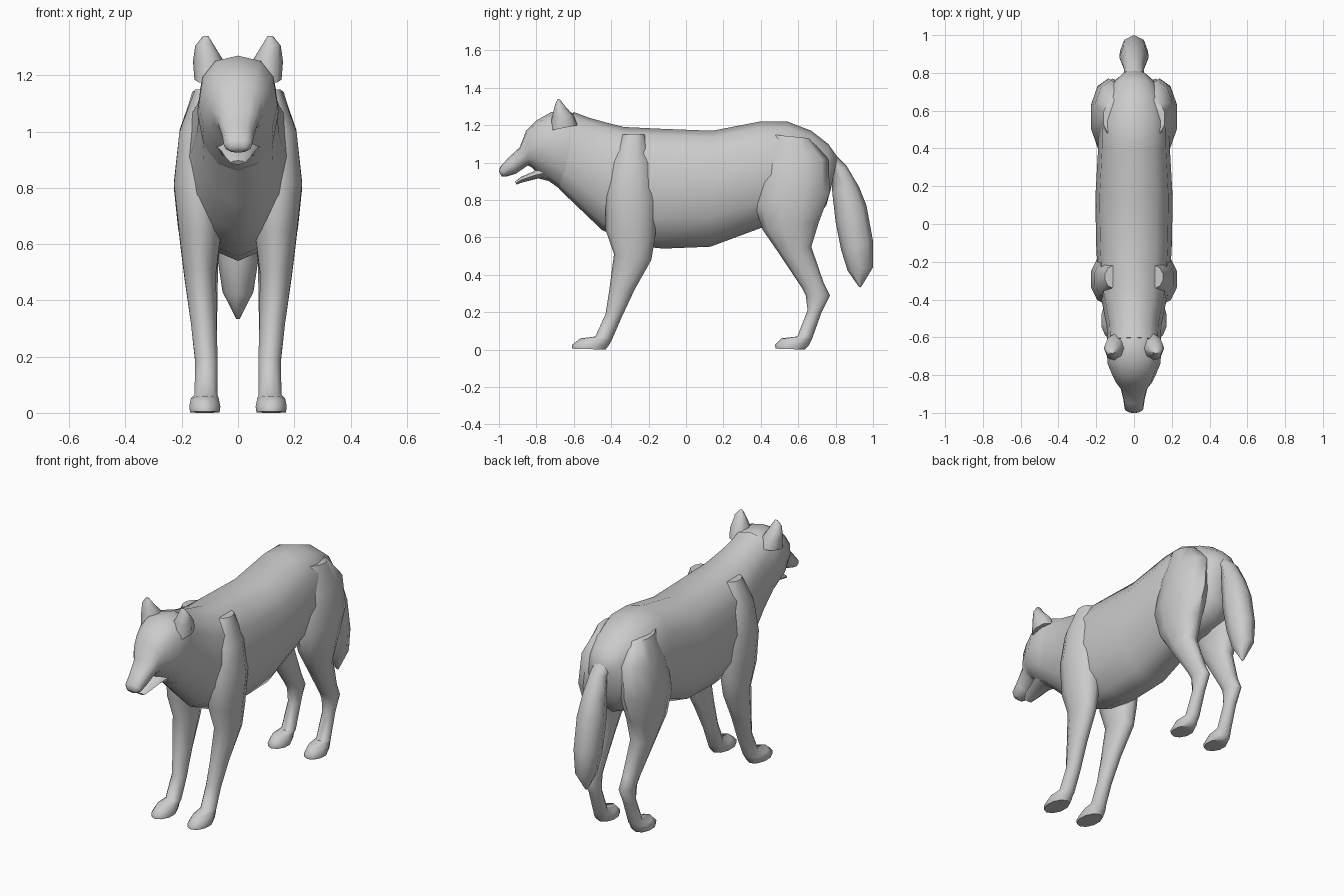
import bpy, bmesh
from math import sin, cos, pi


def power(v, e):
    return (1 if v >= 0 else -1) * abs(v) ** e


def loft(name, rings, sides=12, box=1.0, mirror=False):
    """Skin rings given as (y1, z1, y2, z2, x centre, half width).
    The first point is the boxier side when box < 1."""
    bm = bmesh.new()
    loops = []
    for y1, z1, y2, z2, xc, hw in rings:
        loop = []
        for i in range(sides):
            t = 2 * pi * i / sides
            e = box if cos(t) > 0 else 1.0
            c, s = power(cos(t), e), power(sin(t), e)
            loop.append(bm.verts.new((xc + hw * s,
                                      (y1 + y2) / 2 + c * (y1 - y2) / 2,
                                      (z1 + z2) / 2 + c * (z1 - z2) / 2)))
        loops.append(loop)
    for a, b in zip(loops, loops[1:]):
        for i in range(sides):
            j = (i + 1) % sides
            bm.faces.new((a[i], a[j], b[j], b[i]))
    bm.faces.new(loops[0])
    bm.faces.new(loops[-1])
    bmesh.ops.recalc_face_normals(bm, faces=bm.faces)
    mesh = bpy.data.meshes.new(name)
    bm.to_mesh(mesh)
    bm.free()
    ob = bpy.data.objects.new(name, mesh)
    bpy.context.collection.objects.link(ob)
    bpy.ops.object.select_all(action='DESELECT')
    ob.select_set(True)
    bpy.context.view_layer.objects.active = ob
    bpy.ops.object.shade_smooth_by_angle(angle=1.0)
    if mirror:
        ob.modifiers.new("mirror", 'MIRROR').use_mirror_merge = False
    return ob


# Torso from rump to chest and neck
loft("torso", [
    (0.81, 1.03, 0.775, 0.86, 0, 0.06),
    (0.76, 1.10, 0.75, 0.77, 0, 0.11),
    (0.67, 1.17, 0.69, 0.70, 0, 0.155),
    (0.54, 1.22, 0.56, 0.66, 0, 0.19),
    (0.40, 1.22, 0.40, 0.65, 0, 0.19),
    (0.14, 1.17, 0.13, 0.55, 0, 0.205),
    (-0.12, 1.18, -0.12, 0.54, 0, 0.20),
    (-0.33, 1.19, -0.27, 0.555, 0, 0.19),
    (-0.43, 1.215, -0.45, 0.64, 0, 0.165),
    (-0.52, 1.24, -0.56, 0.745, 0, 0.145),
    (-0.60, 1.27, -0.68, 0.86, 0, 0.14)], box=0.8)

# Skull and upper muzzle
loft("head", [
    (-0.56, 1.25, -0.62, 0.82, 0, 0.135),
    (-0.62, 1.27, -0.69, 0.87, 0, 0.145),
    (-0.72, 1.27, -0.76, 0.92, 0, 0.14),
    (-0.80, 1.225, -0.80, 0.95, 0, 0.115),
    (-0.855, 1.17, -0.825, 0.975, 0, 0.095),
    (-0.89, 1.08, -0.845, 0.985, 0, 0.072),
    (-0.95, 1.025, -0.91, 0.94, 0, 0.056),
    (-0.995, 0.975, -0.96, 0.925, 0, 0.05),
    (-1.0, 0.95, -0.985, 0.925, 0, 0.03)], box=0.8)

# Lower jaw
loft("lower_jaw", [
    (-0.74, 1.0, -0.73, 0.90, 0, 0.08),
    (-0.82, 0.95, -0.79, 0.915, 0, 0.06),
    (-0.88, 0.925, -0.87, 0.895, 0, 0.045),
    (-0.915, 0.897, -0.905, 0.883, 0, 0.025)], sides=8)

# Ears
loft("ear", [
    (-0.73, 1.17, -0.58, 1.20, 0.10, 0.055),
    (-0.715, 1.25, -0.60, 1.25, 0.105, 0.055),
    (-0.70, 1.31, -0.645, 1.30, 0.118, 0.034),
    (-0.685, 1.34, -0.675, 1.338, 0.115, 0.010)], sides=8, mirror=True)

# Front legs, paw to shoulder
loft("front_leg", [
    (-0.61, 0.005, -0.43, 0.0, 0.118, 0.055),
    (-0.61, 0.025, -0.415, 0.02, 0.118, 0.058),
    (-0.565, 0.06, -0.405, 0.035, 0.118, 0.052),
    (-0.485, 0.07, -0.395, 0.055, 0.114, 0.043),
    (-0.43, 0.19, -0.345, 0.17, 0.112, 0.042),
    (-0.41, 0.32, -0.275, 0.32, 0.122, 0.048),
    (-0.385, 0.51, -0.185, 0.48, 0.135, 0.060),
    (-0.43, 0.64, -0.165, 0.60, 0.135, 0.076),
    (-0.43, 0.82, -0.155, 0.80, 0.140, 0.092),
    (-0.40, 1.0, -0.18, 1.0, 0.130, 0.082),
    (-0.34, 1.15, -0.22, 1.15, 0.110, 0.045)], sides=10, mirror=True)

# Hind legs, paw to thigh
loft("hind_leg", [
    (0.48, 0.005, 0.635, 0.0, 0.118, 0.053),
    (0.475, 0.025, 0.655, 0.02, 0.118, 0.056),
    (0.51, 0.06, 0.665, 0.04, 0.118, 0.050),
    (0.595, 0.07, 0.675, 0.06, 0.114, 0.040),
    (0.65, 0.21, 0.725, 0.20, 0.112, 0.036),
    (0.64, 0.29, 0.77, 0.29, 0.113, 0.040),
    (0.62, 0.33, 0.735, 0.36, 0.115, 0.043),
    (0.50, 0.51, 0.67, 0.55, 0.128, 0.060),
    (0.41, 0.64, 0.71, 0.68, 0.135, 0.082),
    (0.365, 0.78, 0.77, 0.84, 0.135, 0.098),
    (0.40, 0.98, 0.76, 1.02, 0.120, 0.092),
    (0.46, 1.15, 0.66, 1.13, 0.100, 0.065)], sides=10, mirror=True)

# Hanging tail
loft("tail", [
    (0.70, 1.0, 0.72, 1.12, 0, 0.055),
    (0.78, 0.96, 0.86, 0.98, 0, 0.052),
    (0.782, 0.84, 0.925, 0.87, 0, 0.065),
    (0.80, 0.68, 0.965, 0.77, 0, 0.078),
    (0.83, 0.53, 1.0, 0.58, 0, 0.074),
    (0.865, 0.42, 1.0, 0.44, 0, 0.055),
    (0.925, 0.335, 0.935, 0.333, 0, 0.006)], sides=8)
